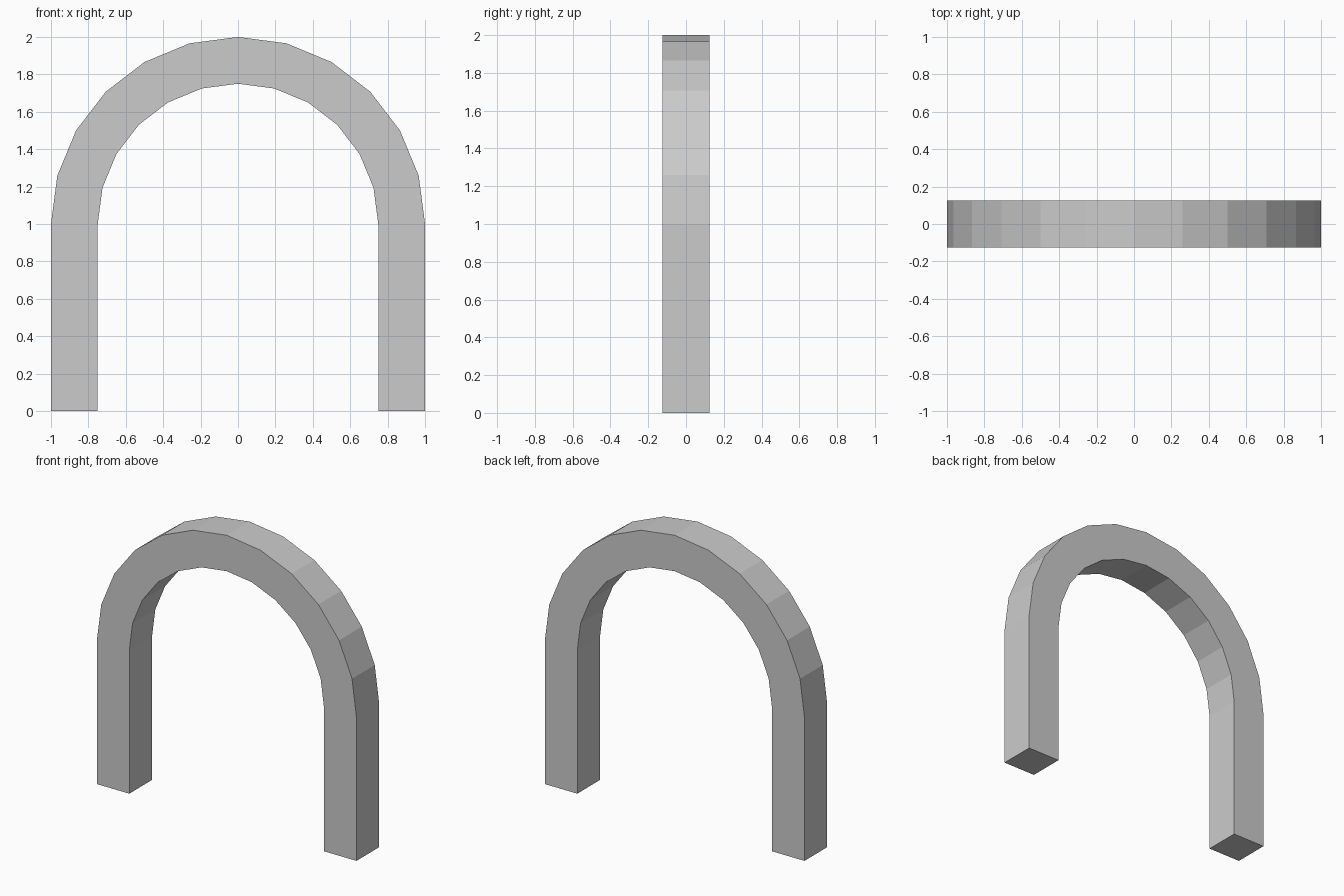
import bpy, bmesh
from math import sin, cos, pi

if "Cube" in bpy.data.objects:
    bpy.data.objects.remove(bpy.data.objects["Cube"])

OUTER, INNER, SPRING, DEPTH, SEGMENTS = 1.0, 0.75, 1.0, 0.25, 12


def arch_outline(radius):
    """Leg foot, half-round top, other leg foot, as (x, z) points."""
    arc = [(radius * cos(pi * i / SEGMENTS), SPRING + radius * sin(pi * i / SEGMENTS))
           for i in range(SEGMENTS + 1)]
    return [(radius, 0.0)] + arc + [(-radius, 0.0)]


bm = bmesh.new()

# Front face: a strip of quads between the outer and inner outlines
outer, inner = ([bm.verts.new((x, -DEPTH / 2, z)) for x, z in arch_outline(r)]
                for r in (OUTER, INNER))
for i in range(len(outer) - 1):
    bm.faces.new((outer[i], outer[i + 1], inner[i + 1], inner[i]))

# Give the arch its thickness from front to back
result = bmesh.ops.extrude_face_region(bm, geom=bm.faces[:], use_keep_orig=True)
back = [v for v in result["geom"] if isinstance(v, bmesh.types.BMVert)]
bmesh.ops.translate(bm, verts=back, vec=(0, DEPTH, 0))
bmesh.ops.recalc_face_normals(bm, faces=bm.faces[:])

mesh = bpy.data.meshes.new("arch")
bm.to_mesh(mesh)
bm.free()
bpy.context.collection.objects.link(bpy.data.objects.new("arch", mesh))
